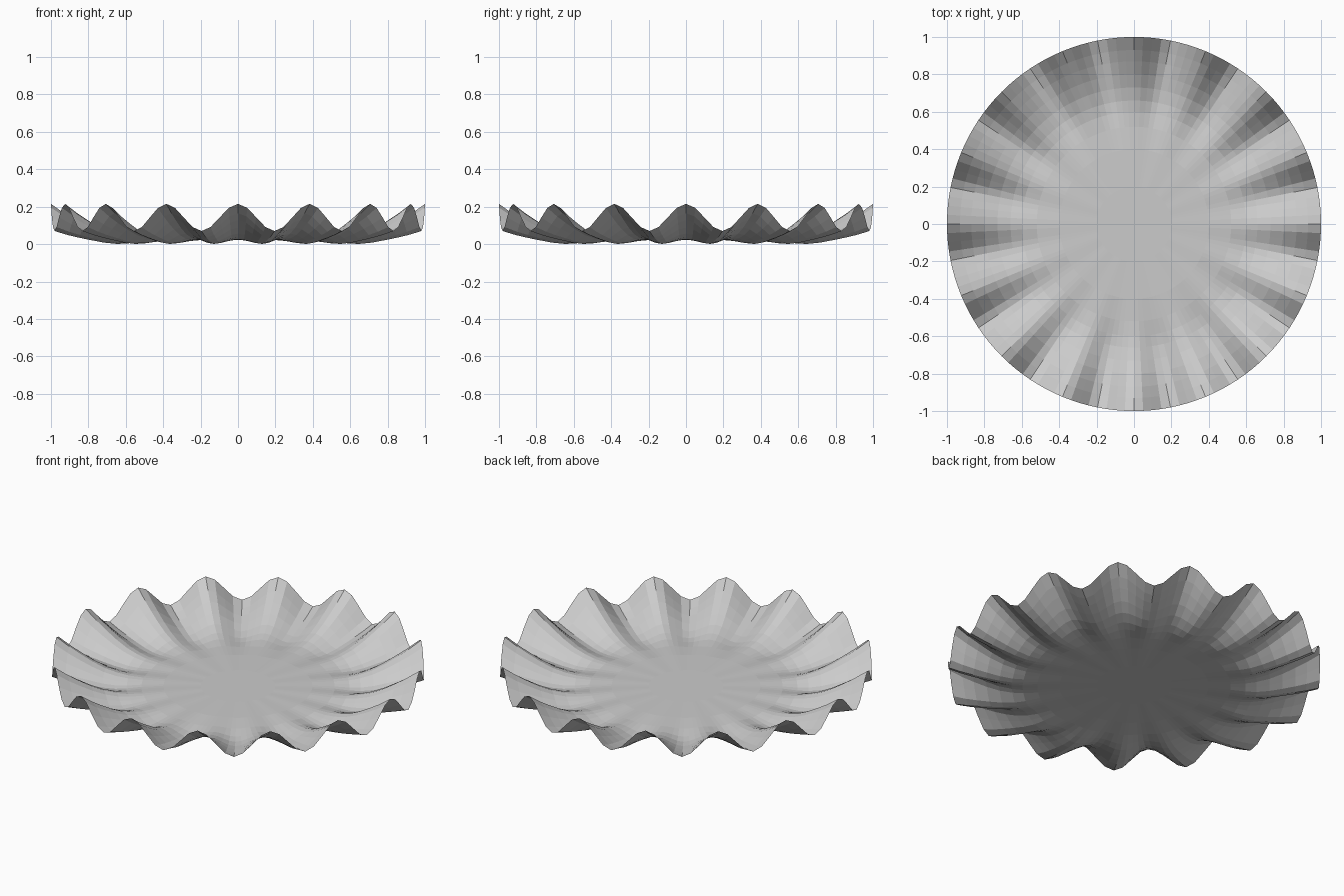
import bpy, bmesh, math

if "Cube" in bpy.data.objects:
    bpy.data.objects.remove(bpy.data.objects["Cube"])

WAVES = 16
SEGS = WAVES * 8

# Radial stations: radius, height along a valley, height along a crest
PROFILE = [
    (0.20, 0.025, 0.025),
    (0.40, 0.022, 0.024),
    (0.52, 0.014, 0.022),
    (0.60, 0.004, 0.026),
    (0.66, 0.001, 0.036),
    (0.73, 0.008, 0.056),
    (0.80, 0.021, 0.088),
    (0.87, 0.035, 0.128),
    (0.93, 0.049, 0.165),
    (1.00, 0.070, 0.215),
]

bm = bmesh.new()
centre = bm.verts.new((0, 0, 0.025))

# Rippled rings, crests on multiples of 22.5 degrees
rings = []
for r, low, high in PROFILE:
    ring = []
    for i in range(SEGS):
        a = 2 * math.pi * i / SEGS
        wave = 0.5 + 0.5 * math.cos(WAVES * a)
        ring.append(bm.verts.new((r * math.cos(a), r * math.sin(a),
                                  low + (high - low) * wave)))
    rings.append(ring)

# Centre fan and fluted sheet
for i in range(SEGS):
    j = (i + 1) % SEGS
    bm.faces.new((centre, rings[0][i], rings[0][j]))
    for inner, outer in zip(rings, rings[1:]):
        bm.faces.new((inner[i], outer[i], outer[j], inner[j]))

mesh = bpy.data.meshes.new("fluted_dish")
bm.to_mesh(mesh)
bm.free()
dish = bpy.data.objects.new("fluted_dish", mesh)
bpy.context.collection.objects.link(dish)
